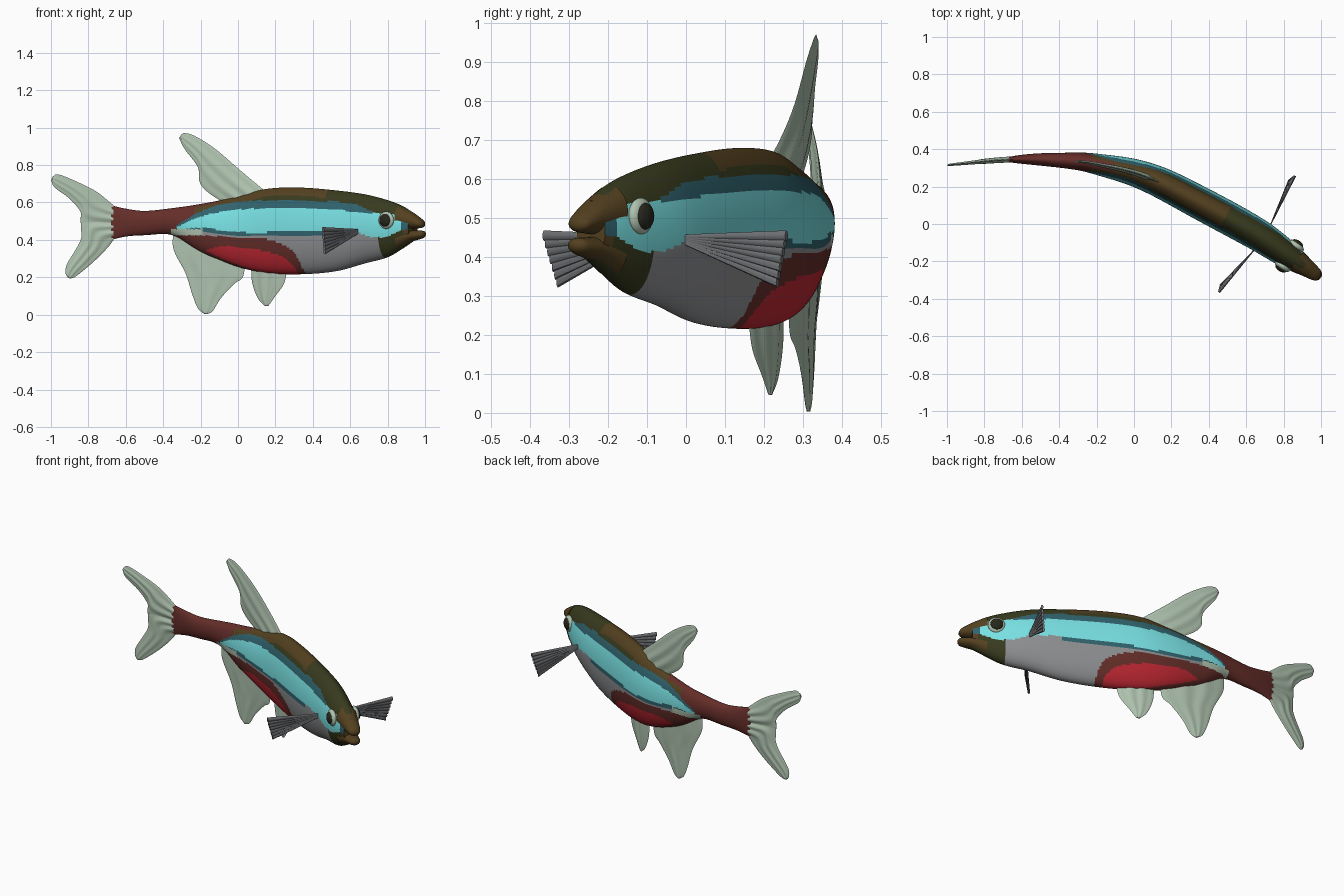
import bpy, bmesh, math
from mathutils import Vector, Matrix

if "Cube" in bpy.data.objects:
    bpy.data.objects.remove(bpy.data.objects["Cube"])

# ---------- colours ----------
COLOURS = {
    "olive": (.040, .044, .013), "brown": (.088, .052, .014), "teal": (.030, .125, .155),
    "cyan": (.19, .75, .77), "belly_grey": (.27, .275, .285), "maroon": (.13, .027, .022),
    "red": (.50, .020, .032), "fin_pale": (.43, .545, .43), "pupil_dark": (.020, .020, .012),
    "steel_grey": (.16, .165, .175)}
NAMES = list(COLOURS)
MATS = []
for n, c in COLOURS.items():
    m = bpy.data.materials.new(n)
    m.diffuse_color = (*c, 1)
    m.use_nodes = True
    m.node_tree.nodes["Principled BSDF"].inputs["Base Color"].default_value = m.diffuse_color
    MATS.append(m)


# ---------- helpers ----------
def curve(pts, x):
    """Smooth interpolation of (x, value...) points, returns the values."""
    x = min(max(x, pts[0][0]), pts[-1][0])
    i = 0
    while i < len(pts) - 2 and x > pts[i + 1][0]:
        i += 1
    def slope(j, k):
        a, b = pts[max(j - 1, 0)], pts[min(j + 1, len(pts) - 1)]
        return (b[k] - a[k]) / (b[0] - a[0])
    p, q = pts[i], pts[i + 1]
    h = q[0] - p[0]
    s = (x - p[0]) / h
    return [p[k] * (2*s**3 - 3*s*s + 1) + q[k] * (3*s*s - 2*s**3)
            + h * (slope(i, k) * (s**3 - 2*s*s + s) + slope(i + 1, k) * (s**3 - s*s))
            for k in range(1, len(p))]


SPINE = [(-1.1, .305), (-1, .315), (-.65, .345), (-.3, .335), (-.15, .31), (0, .275),
         (.14, .222), (.32, .13), (.65, -.05), (.8, -.15), (.98, -.275), (1.1, -.36)]


def frame(x):
    k = (curve(SPINE, x + .03)[0] - curve(SPINE, x - .03)[0]) / .06
    t = Vector((1, k, 0)).normalized()
    return t, Vector((-t.y, t.x, 0))


def place(x, off, z):
    """Point at spine position x, pushed sideways by off, at height z."""
    return Vector((x, curve(SPINE, x)[0], z)) + frame(x)[1] * off


def loft(bm, rings):
    rows = [[bm.verts.new(p) for p in r] for r in rings]
    n = len(rows[0])
    faces = []
    for a, b in zip(rows, rows[1:]):
        for i in range(n):
            faces.append(bm.faces.new((a[i], a[(i + 1) % n], b[(i + 1) % n], b[i])))
    bm.faces.new(rows[0])
    bm.faces.new(rows[-1])
    return faces


def finish(name, bm, colour=None, angle=50):
    bmesh.ops.recalc_face_normals(bm, faces=bm.faces)
    me = bpy.data.meshes.new(name)
    if colour:
        me.materials.append(MATS[NAMES.index(colour)])
    else:
        for m in MATS:
            me.materials.append(m)
    bm.to_mesh(me)
    bm.free()
    me.shade_smooth()
    me.set_sharp_from_angle(angle=math.radians(angle))
    ob = bpy.data.objects.new(name, me)
    bpy.context.collection.objects.link(ob)
    return ob


def section(x, top, bot, w, n):
    return [place(x, w * math.cos(a), (top + bot) / 2 + (top - bot) / 2 * math.sin(a))
            for a in (2 * math.pi * i / n for i in range(n))]


# ---------- body: x, top, bottom, half width ----------
BODY = [(-.68, .585, .40, .013), (-.6, .567, .418, .024), (-.5, .555, .425, .033),
        (-.35, .57, .425, .043), (-.2, .592, .335, .056), (0, .632, .256, .073),
        (.15, .672, .224, .083), (.32, .68, .216, .088), (.52, .665, .232, .089),
        (.68, .643, .275, .085), (.8, .612, .308, .075), (.88, .58, .355, .060),
        (.935, .545, .392, .044)]
CYAN = [(-.34, .462, .45), (-.2, .525, .465), (0, .562, .44), (.25, .57, .445), (.5, .563, .45),
        (.64, .548, .44), (.72, .543, .415), (.8, .54, .42), (.88, .525, .455)]
MAROON_TOP = [(-.36, .43), (0, .415), (.15, .405), (.25, .37), (.31, .31), (.34, .2)]
RED = [(-.17, .345, .34), (-.1, .365, .305), (0, .362, .262), (.12, .345, .22),
       (.22, .315, .19), (.27, .28, .19), (.295, .24, .2)]


def body_colour(x, z, top):
    hi, lo = curve(CYAN, x)
    if x < -.36:
        return "maroon"
    if x < -.19 and .425 < z < .458:
        return "fin_pale"
    if -.33 < x < .875 and lo < z < hi:
        return "cyan"
    above = .042 * min(1, max(0, (.74 - x) / .12)) * min(1, (x + .4) / .3)
    below = .022 if x < .5 else 0
    if x > -.33 and lo - below < z < hi + above:
        return "teal"
    if x > .88:
        return "brown" if z > .42 or x > .91 else "olive"
    if z > (hi + lo) / 2:
        if x < -.24 or (x < -.12 and z > top - .012):
            return "maroon"
        return "brown" if x < -.1 or (x < .45 and z > top - .045) else "olive"
    if x > .755:
        return "olive"
    if -.17 < x < .295:
        a, b = curve(RED, x)
        if b < z < a:
            return "red"
    if x < .34 and z < curve(MAROON_TOP, x)[0]:
        return "maroon"
    return "belly_grey"


bm = bmesh.new()
NX, NR = 200, 112
xs = [-.68 + 1.615 * i / NX for i in range(NX + 1)]
faces = loft(bm, [section(x, *curve(BODY, x), NR) for x in xs])
bm.faces.ensure_lookup_table()
for k, f in enumerate(faces):
    x = (xs[k // NR] + xs[k // NR + 1]) / 2
    top, bot, w = curve(BODY, x)
    z = f.calc_center_median().z
    f.material_index = NAMES.index(body_colour(x - .9 * w * frame(x)[1].x, z, top))
for f in bm.faces[-2:]:
    f.material_index = NAMES.index("brown" if f.calc_center_median().x > 0 else "maroon")
finish("body", bm)

# ---------- jaws ----------
JAWS = {"upper_jaw": [(.87, .583, .45, .060), (.93, .548, .458, .046), (.965, .522, .462, .038),
                      (.985, .505, .466, .028), (.992, .492, .476, .012)],
        "lower_jaw": [(.87, .46, .352, .055), (.93, .452, .391, .043), (.965, .450, .402, .036),
                      (.99, .448, .411, .026), (.998, .438, .422, .011)]}
for name, prof in JAWS.items():
    bm = bmesh.new()
    x0, x1 = prof[0][0], prof[-1][0]
    loft(bm, [section(x, *curve(prof, x), 32) for x in
              (x0 + (x1 - x0) * i / 16 for i in range(17))])
    finish(name, bm, "brown")


# ---------- thin fins in the plane of the spine ----------
def edge(pts, v):
    return curve([(i, *p) for i, p in enumerate(pts)], v * (len(pts) - 1))


def fin(name, lead, trail, thick=.014, rows=28, cols=20):
    bm = bmesh.new()
    rings = []
    for r in range(rows + 1):
        v = r / rows
        a, b = edge(lead, v), edge(trail, v)
        ring = []
        for side in (1, -1):
            for c in range(cols):
                u = c / cols if side > 0 else 1 - c / cols
                # lens section with soft ray ripples
                w = thick * (1 - .75 * v) * math.sin(math.pi * u) ** .7 if 0 < u < 1 else 0
                w *= 1 + .25 * math.cos(6 * math.pi * u)
                ring.append(place(a[0] + (b[0] - a[0]) * u, side * w, a[1] + (b[1] - a[1]) * u))
        rings.append(ring)
    loft(bm, rings)
    finish(name, bm, "fin_pale", 60)


fin("dorsal_fin",
    [(.14, .665), (.02, .765), (-.12, .885), (-.23, .955), (-.285, .971), (-.30, .966)],
    [(-.08, .60), (-.165, .658), (-.205, .71), (-.215, .79), (-.285, .885), (-.315, .945)])
fin("anal_fin",
    [(.04, .28), (.025, .20), (-.02, .165), (-.09, .09), (-.135, .02), (-.165, .003)],
    [(-.345, .45), (-.345, .35), (-.28, .22), (-.245, .11), (-.215, .035), (-.18, .004)])
fin("pelvic_fin",
    [(.265, .25), (.245, .165), (.20, .10), (.163, .048)],
    [(.07, .28), (.075, .175), (.105, .09), (.143, .046)])
fin("tail_fin_upper",
    [(-.665, .585), (-.76, .66), (-.87, .715), (-.96, .75), (-.99, .74)],
    [(-.665, .47), (-.83, .48), (-.842, .55), (-.90, .62), (-.98, .68), (-.999, .72)])
fin("tail_fin_lower",
    [(-.665, .40), (-.70, .355), (-.77, .285), (-.86, .21), (-.895, .193)],
    [(-.665, .51), (-.826, .51), (-.838, .41), (-.87, .345), (-.915, .27), (-.922, .225), (-.912, .2)])

# ---------- pectoral fins and eyes, mirrored about the spine ----------
for side, label in ((1, "left"), (-1, "right")):
    # fan of flattened rays
    t, n = frame(.695)
    bm = bmesh.new()
    RAYS = 7
    for i in range(RAYS):
        f = i / (RAYS - 1)
        reach = .372 - .035 * f
        ends = [(.075, -.01, .453 - .014 * f, .005), (reach, -.045 - .012 * f, .455 - .12 * f, .0135)]
        rings = []
        for off, back, z, r in ends:
            c = place(.695, side * off, z) + t * back
            rings.append([c + t * (.5 * r * math.cos(a)) + Vector((0, 0, r * math.sin(a)))
                          for a in (math.pi * k / 4 for k in range(8))])
        loft(bm, rings)
    finish(label + "_pectoral_fin", bm, "steel_grey", 40)

    # eye ball and pupil
    t, n = frame(.83)
    rot = Matrix((t, n, (0, 0, 1))).transposed().to_4x4()
    for part, off, r, depth, col in (("eye_ring", .066, .047, .022, "fin_pale"),
                                     ("pupil", .077, .035, .020, "pupil_dark")):
        bm = bmesh.new()
        bmesh.ops.create_uvsphere(
            bm, u_segments=32, v_segments=16, radius=1,
            matrix=Matrix.Translation(place(.83, side * off, .505)) @ rot
            @ Matrix.Diagonal((r, depth, r, 1)))
        finish(label + "_" + part, bm, col)
